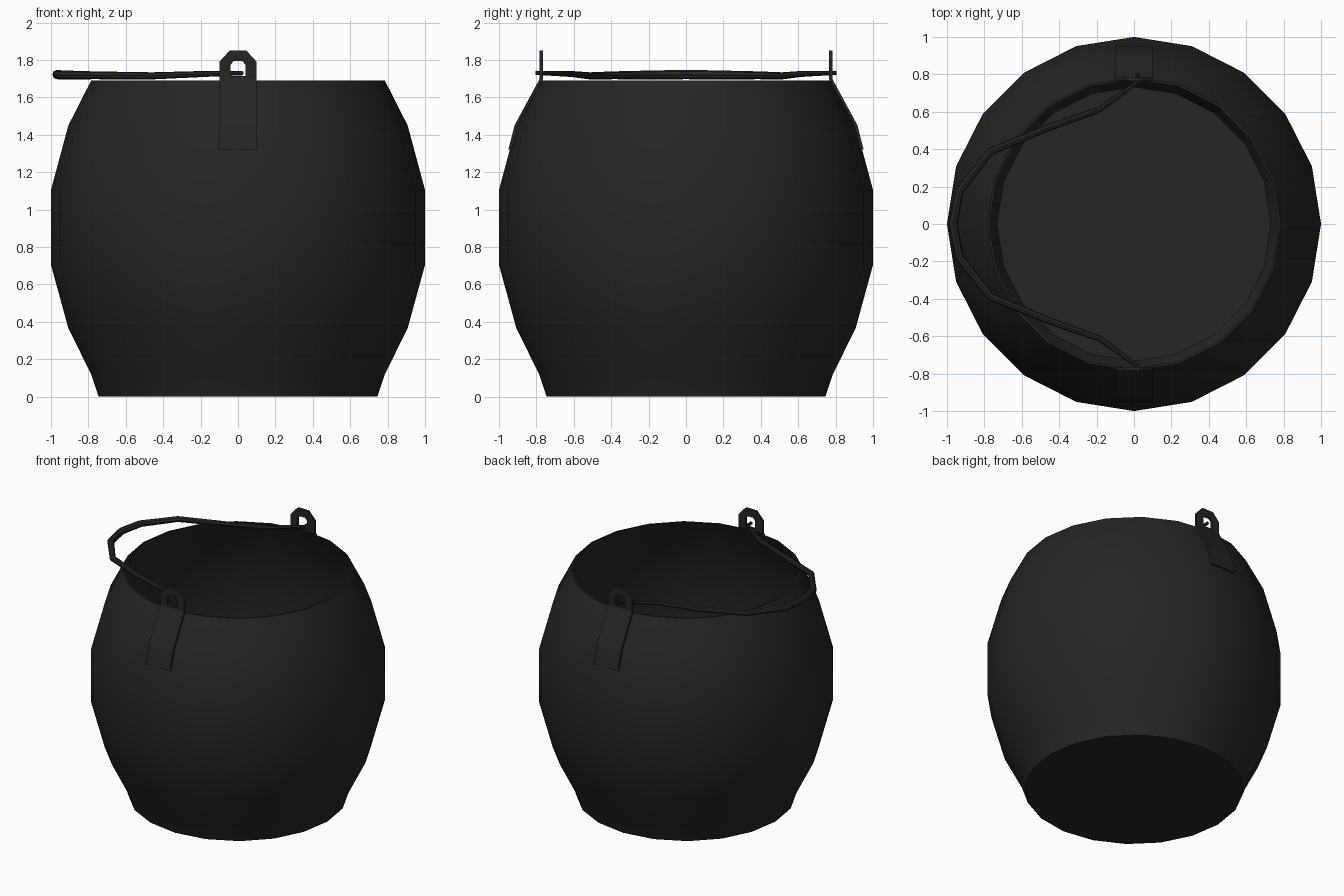
import bpy, bmesh, math

if "Cube" in bpy.data.objects:
    bpy.data.objects.remove(bpy.data.objects["Cube"])

iron = bpy.data.materials.new("black_iron")
iron.diffuse_color = (0.018, 0.018, 0.018, 1)
iron.use_nodes = True
iron.node_tree.nodes["Principled BSDF"].inputs["Base Color"].default_value = iron.diffuse_color


def finish(name, bm, smooth=True):
    bmesh.ops.recalc_face_normals(bm, faces=bm.faces)
    me = bpy.data.meshes.new(name)
    bm.to_mesh(me)
    bm.free()
    ob = bpy.data.objects.new(name, me)
    bpy.context.collection.objects.link(ob)
    me.materials.append(iron)
    if smooth:
        shade(ob)
    return ob


def shade(ob):
    bpy.ops.object.select_all(action='DESELECT')
    ob.select_set(True)
    bpy.context.view_layer.objects.active = ob
    bpy.ops.object.shade_smooth_by_angle(angle=math.radians(35))


# Pot: thin-walled 20-sided barrel, outer profile then inner profile
N = 20
outer = [(0.745, 0), (0.785, 0.12), (0.907, 0.365), (1.0, 0.705),
         (1.0, 1.105), (0.907, 1.45), (0.785, 1.69)]
inner = [(r - 0.012, max(z, 0.012)) for r, z in reversed(outer)]
bm = bmesh.new()
rings = [[bm.verts.new((r * math.cos(2 * math.pi * i / N),
                        r * math.sin(2 * math.pi * i / N), z))
          for i in range(N)] for r, z in outer + inner]
for a, b in zip(rings, rings[1:]):
    for i in range(N):
        j = (i + 1) % N
        bm.faces.new((a[i], a[j], b[j], b[i]))
bm.faces.new(rings[0])
bm.faces.new(rings[-1])
finish("pot", bm)


# Lugs: bent strap with a holed, chamfered upright end
def lug(name, s):
    bm = bmesh.new()
    y = 0.782

    def V(x, yy, z):
        return bm.verts.new((x, s * yy, z))
    ring = [V(x, y, z) for x, z in [(-.1, 1.70), (.1, 1.70), (.1, 1.79),
                                    (.045, 1.85), (-.045, 1.85), (-.1, 1.79)]]
    hole = [V(x, y, z) for x, z in [(-.04, 1.715), (.04, 1.715), (.04, 1.775),
                                    (.022, 1.795), (-.022, 1.795), (-.04, 1.775)]]
    faces = []
    for i in range(6):
        j = (i + 1) % 6
        faces.append(bm.faces.new((ring[i], ring[j], hole[j], hole[i])))
    left, right = ring[0], ring[1]
    for yy, z in [(0.916, 1.452), (0.95, 1.32)]:
        l, r = V(-.1, yy, z), V(.1, yy, z)
        faces.append(bm.faces.new((l, r, right, left)))
        left, right = l, r
    # thickness toward the pot
    ext = bmesh.ops.extrude_face_region(bm, geom=faces, use_keep_orig=True)
    for v in ext["geom"]:
        if isinstance(v, bmesh.types.BMVert):
            v.co.y -= s * 0.018
    finish(name, bm, smooth=False)


lug("front_lug", -1)
lug("back_lug", 1)

# Bail handle: folded down to the left, thicker in the middle
half = [(0.02, 0.805, 1.73, .011), (0.02, 0.76, 1.73, .012),
        (-0.185, 0.612, 1.725, .016), (-0.46, 0.515, 1.715, .019),
        (-0.77, 0.387, 1.718, .021), (-0.935, 0.175, 1.72, .024)]
path = half + [(-0.968, 0, 1.722, .025)] + [(x, -y, z, r) for x, y, z, r in reversed(half)]
cu = bpy.data.curves.new("bail_handle", 'CURVE')
cu.dimensions = '3D'
cu.bevel_depth = 1.0
cu.bevel_resolution = 2
cu.use_fill_caps = True
sp = cu.splines.new('POLY')
sp.points.add(len(path) - 1)
for p, (x, y, z, r) in zip(sp.points, path):
    p.co = (x, y, z, 1)
    p.radius = r
cu.materials.append(iron)
ob = bpy.data.objects.new("bail_handle", cu)
bpy.context.collection.objects.link(ob)
bpy.ops.object.select_all(action='DESELECT')
ob.select_set(True)
bpy.context.view_layer.objects.active = ob
bpy.ops.object.convert(target='MESH')
shade(bpy.context.view_layer.objects.active)
